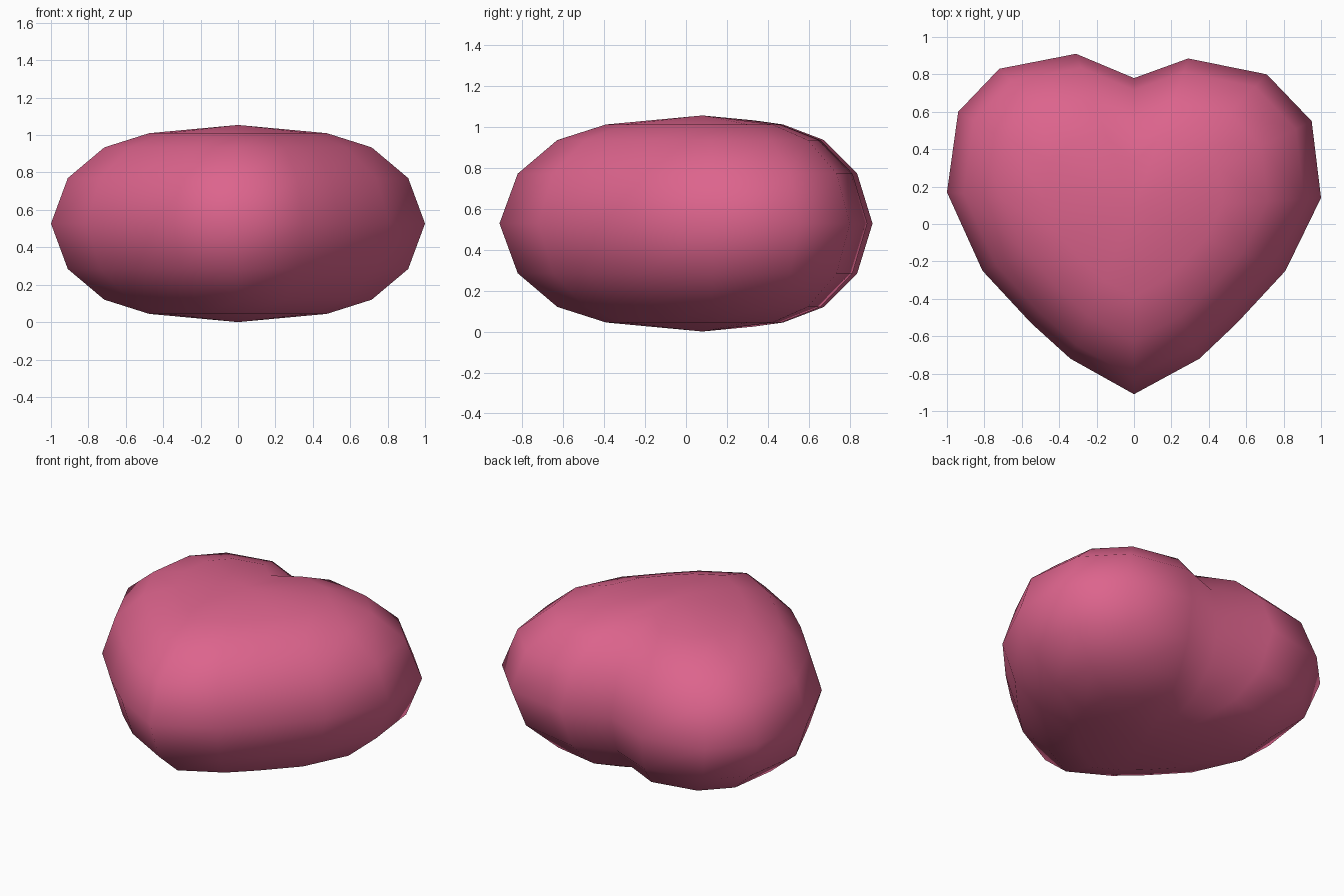
import bpy
import bmesh

# Remove the default object
default = bpy.data.objects.get("Cube")
if default:
    bpy.data.objects.remove(default, do_unlink=True)

# Rose pink material
pink = bpy.data.materials.new("rose_pink")
pink.use_nodes = True
colour = (0.72, 0.127, 0.265, 1)
pink.diffuse_color = colour
shader = pink.node_tree.nodes["Principled BSDF"]
shader.inputs["Base Color"].default_value = colour

# Widest outline, counterclockwise from the front tip; the lobes differ slightly
OUTLINE = [
    (0, -0.91), (0.35, -0.72), (0.55, -0.53), (0.81, -0.25),
    (1, 0.14), (0.95, 0.55), (0.71, 0.8), (0.29, 0.885),
    (0, 0.78), (-0.31, 0.91), (-0.72, 0.83), (-0.94, 0.6),
    (-1, 0.17), (-0.81, -0.25), (-0.55, -0.53), (-0.34, -0.72),
]
NOTCH = OUTLINE.index((0, 0.78))
CENTRE_Y = 0.08
MIDDLE_Z = 0.527

# Outline scale, height from the middle, and extra notch depth of each level
LEVELS = [(0.91, 0.243, 0), (0.715, 0.407, 0.02), (0.475, 0.483, 0.08)]


def add_ring(bm, scale, height, notch_depth):
    """Add one shrunken copy of the heart outline."""
    ring = []
    for i, (x, y) in enumerate(OUTLINE):
        ring_y = CENTRE_Y + (y - CENTRE_Y) * scale
        lift = 0
        if i == NOTCH:
            ring_y -= notch_depth
            lift = notch_depth * 0.25 * (1 if height > 0 else -1)
        ring.append(bm.verts.new((x * scale, ring_y, MIDDLE_Z + height + lift)))
    return ring


def bridge(bm, lower, upper):
    """Join two neighbouring outlines with a band of quads."""
    for i in range(len(lower)):
        j = (i + 1) % len(lower)
        bm.faces.new((lower[i], lower[j], upper[j], upper[i]))


def cap(bm, ring, height):
    """Close an outline with a fan around a centre point."""
    pole = bm.verts.new((0, CENTRE_Y, MIDDLE_Z + height))
    for i in range(len(ring)):
        bm.faces.new((ring[i], ring[(i + 1) % len(ring)], pole))


# Puffy heart body, stacked from bottom to top
bm = bmesh.new()
rings = [add_ring(bm, s, -h, d) for s, h, d in reversed(LEVELS)]
rings.append(add_ring(bm, 1, 0, 0))
rings += [add_ring(bm, s, h, d) for s, h, d in LEVELS]
for lower, upper in zip(rings, rings[1:]):
    bridge(bm, lower, upper)
cap(bm, rings[0], -MIDDLE_Z)
cap(bm, rings[-1], MIDDLE_Z)
bmesh.ops.recalc_face_normals(bm, faces=bm.faces)
for face in bm.faces:
    face.smooth = True

mesh = bpy.data.meshes.new("heart_body")
bm.to_mesh(mesh)
bm.free()
mesh.materials.append(pink)
heart = bpy.data.objects.new("heart_body", mesh)
bpy.context.collection.objects.link(heart)
